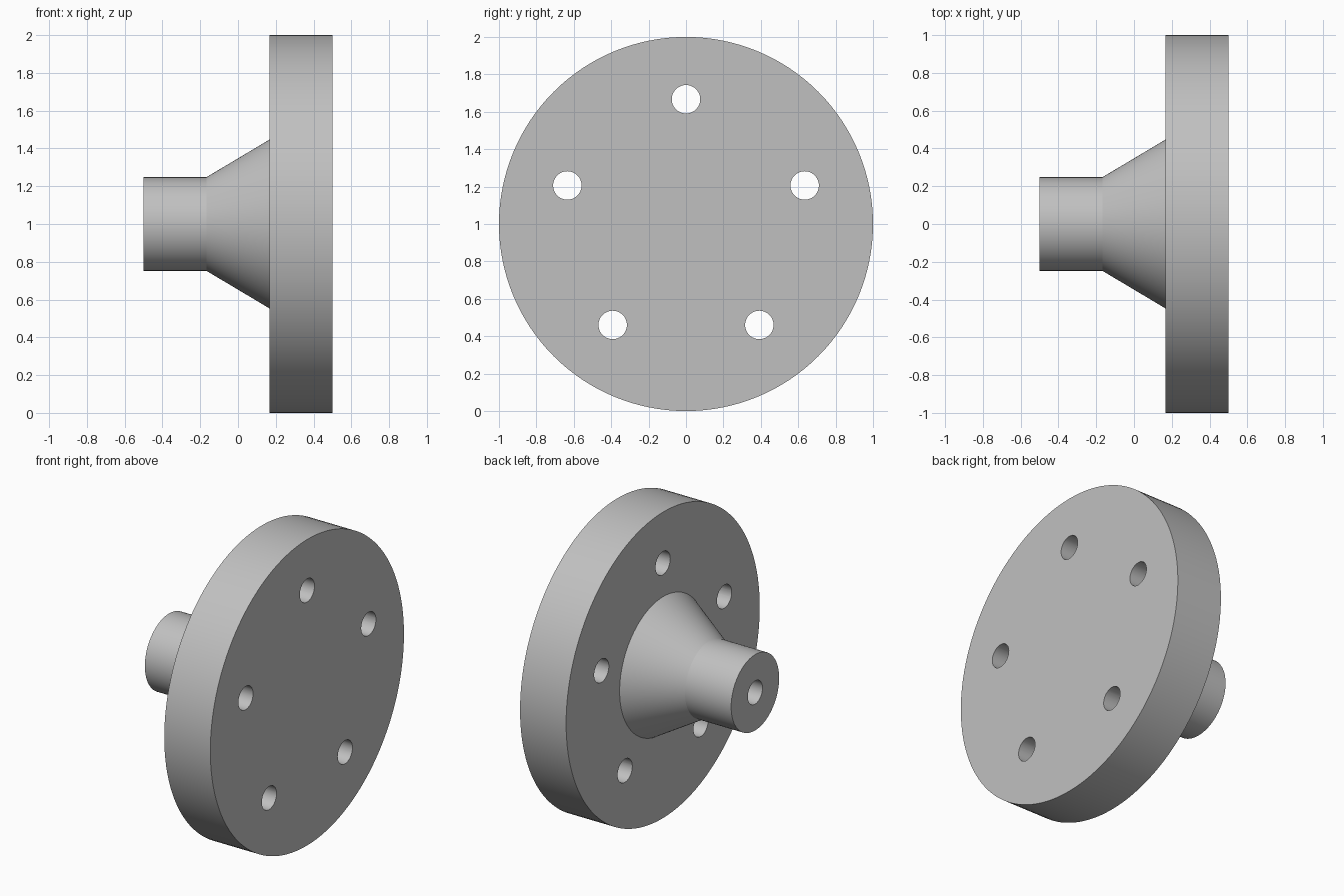
import bpy
import bmesh
from math import pi, sin, cos, radians
from mathutils import Matrix, Vector

default = bpy.data.objects.get("Cube")
if default:
    bpy.data.objects.remove(default, do_unlink=True)

AXIS_HEIGHT = 1.0
HOLE_RADIUS = 0.076
BOLT_CIRCLE = 0.667
BOLT_COUNT = 5

grey = bpy.data.materials.new("light_grey")
grey.use_nodes = True
colour = (0.53, 0.53, 0.53, 1)
grey.diffuse_color = colour
grey.node_tree.nodes["Principled BSDF"].inputs["Base Color"].default_value = colour


def add_object(name, bm):
    bmesh.ops.recalc_face_normals(bm, faces=bm.faces)
    mesh = bpy.data.meshes.new(name)
    bm.to_mesh(mesh)
    bm.free()
    mesh.materials.append(grey)
    obj = bpy.data.objects.new(name, mesh)
    bpy.context.collection.objects.link(obj)
    return obj


def lathe_x(name, profile, steps=128):
    """Revolve (x, radius) points around the horizontal axis."""
    bm = bmesh.new()
    verts = [bm.verts.new((x, 0, AXIS_HEIGHT + r)) for x, r in profile]
    edges = [bm.edges.new(pair) for pair in zip(verts, verts[1:])]
    bmesh.ops.spin(bm, geom=verts + edges, cent=(0, 0, AXIS_HEIGHT),
                   axis=(1, 0, 0), angle=2 * pi, steps=steps)
    bmesh.ops.remove_doubles(bm, verts=bm.verts, dist=0.0001)
    return add_object(name, bm)


# Disc, tapered neck and hub with a blind centre bore
flange = lathe_x("flange", [
    (-0.17, 0), (-0.17, HOLE_RADIUS), (-0.5, HOLE_RADIUS), (-0.5, 0.248),
    (-0.167, 0.248), (0.167, 0.447), (0.167, 1), (0.5, 1), (0.5, 0)])

# Cutters for the ring of bolt holes
bm = bmesh.new()
for i in range(BOLT_COUNT):
    angle = 2 * pi * i / BOLT_COUNT
    centre = Vector((0.333, BOLT_CIRCLE * sin(angle),
                     AXIS_HEIGHT + BOLT_CIRCLE * cos(angle)))
    bmesh.ops.create_cone(bm, cap_ends=True, segments=48, depth=0.5,
                          radius1=HOLE_RADIUS, radius2=HOLE_RADIUS,
                          matrix=Matrix.Translation(centre) @ Matrix.Rotation(pi / 2, 4, "Y"))
cutters = add_object("bolt_hole_cutters", bm)

# Drill the holes
drill = flange.modifiers.new("bolt_holes", "BOOLEAN")
drill.operation = "DIFFERENCE"
drill.solver = "EXACT"
drill.object = cutters
bpy.ops.object.select_all(action="DESELECT")
bpy.context.view_layer.objects.active = flange
flange.select_set(True)
bpy.ops.object.modifier_apply(modifier=drill.name)
bpy.data.objects.remove(cutters, do_unlink=True)

# Smooth round walls, sharp rims
bpy.ops.object.shade_smooth_by_angle(angle=radians(25))
